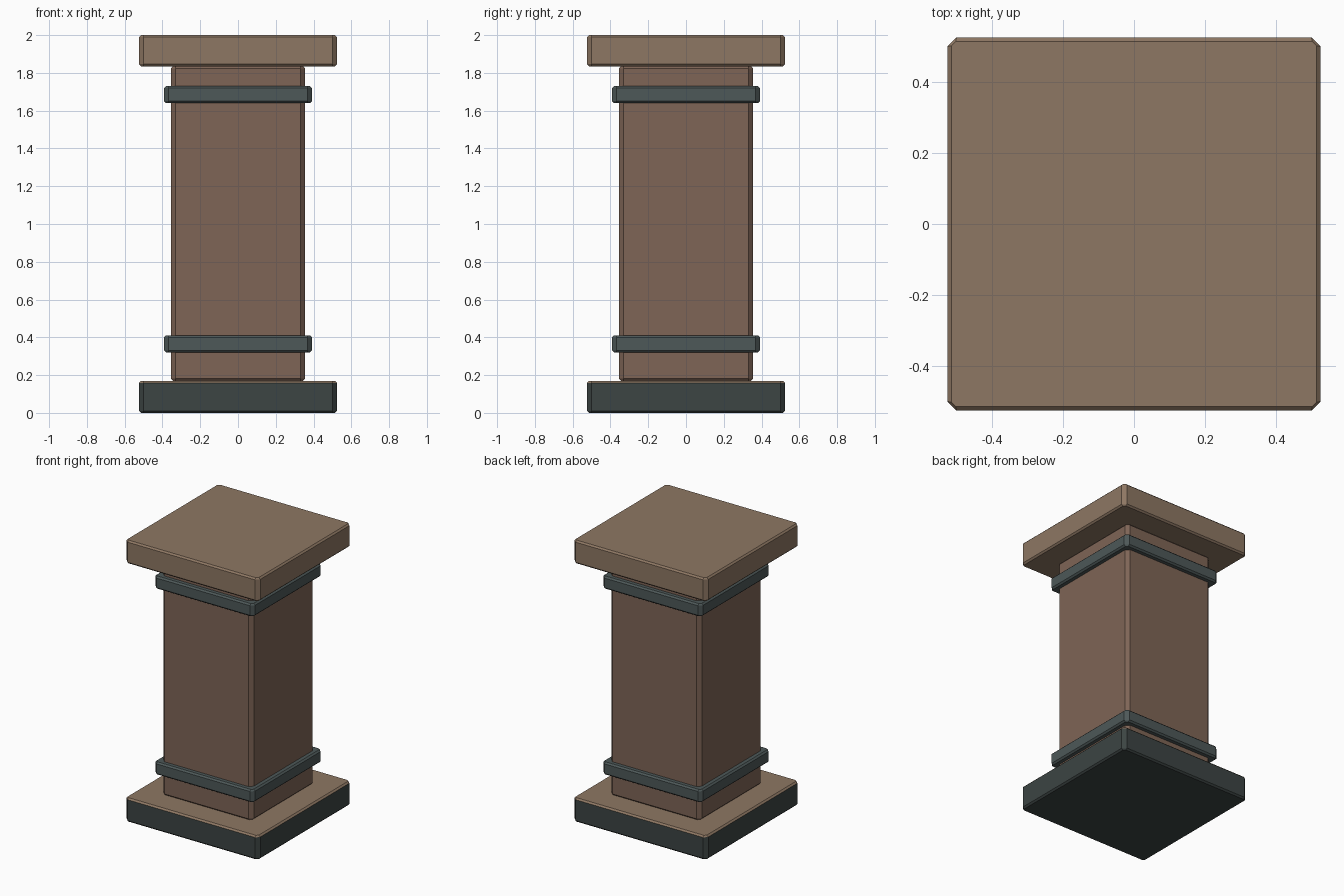
import bpy, bmesh

if "Cube" in bpy.data.objects:
    bpy.data.objects.remove(bpy.data.objects["Cube"])


def material(name, rgb):
    m = bpy.data.materials.new(name)
    m.diffuse_color = (*rgb, 1)
    m.use_nodes = True
    m.node_tree.nodes["Principled BSDF"].inputs["Base Color"].default_value = m.diffuse_color
    return m


CAP = material("sandstone", (0.27, 0.185, 0.125))
SHAFT = material("brown_stone", (0.21, 0.13, 0.093))
BAND = material("band_slate", (0.075, 0.098, 0.098))
BASE = material("base_slate", (0.045, 0.058, 0.056))


def chamfered_block(name, half, z0, z1, mat, top_mat=None, cut=0.025, rim=0.011):
    """Square block with chamfered corners and a narrow chamfer top and bottom."""
    bm = bmesh.new()
    rings = []
    for z, inset in ((z0, rim), (z0 + rim, 0), (z1 - rim, 0), (z1, rim)):
        a = half - inset
        b = half - cut + inset * 0.1
        pts = [(a, -b), (a, b), (b, a), (-b, a), (-a, b), (-a, -b), (-b, -a), (b, -a)]
        rings.append([bm.verts.new((x, y, z)) for x, y in pts])
    for lo, hi in zip(rings, rings[1:]):
        for i in range(8):
            j = (i + 1) % 8
            bm.faces.new((lo[i], lo[j], hi[j], hi[i]))
    bm.faces.new(rings[0][::-1])
    bm.faces.new(rings[-1])
    bm.normal_update()
    mesh = bpy.data.meshes.new(name)
    mesh.materials.append(mat)
    if top_mat:
        mesh.materials.append(top_mat)
        for f in bm.faces:
            f.material_index = int(f.normal.z > 0.3)
    bm.to_mesh(mesh)
    bm.free()
    obj = bpy.data.objects.new(name, mesh)
    bpy.context.collection.objects.link(obj)


# Plinth with a sandstone top, shaft and cap slab
chamfered_block("base", 0.525, 0, 0.17, BASE, CAP)
chamfered_block("shaft", 0.355, 0.17, 1.835, SHAFT)
chamfered_block("cap", 0.525, 1.835, 2.0, CAP)

# Raised bands round the shaft
for name, z in (("lower_band", 0.32), ("upper_band", 1.64)):
    chamfered_block(name, 0.392, z, z + 0.09, BAND)
